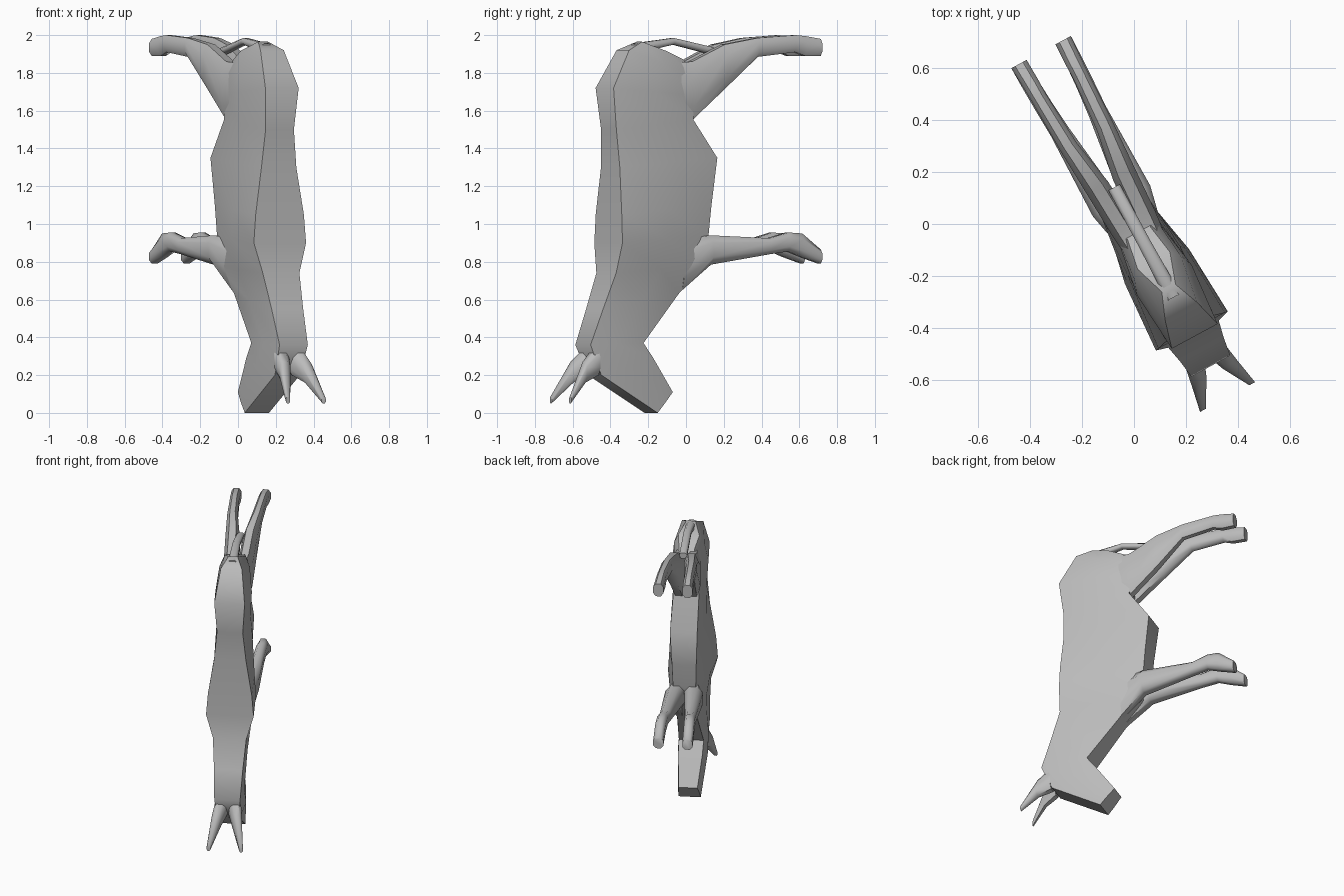
import bpy
import bmesh
from math import radians
from mathutils import Vector

TURN = radians(28.4)   # the animal is turned about the vertical axis

old = bpy.data.objects.get("Cube")
if old:
    bpy.data.objects.remove(old, do_unlink=True)

hide_grey = bpy.data.materials.new("plain_grey")
hide_grey.use_nodes = True
colour = (0.5, 0.5, 0.5, 1)
hide_grey.diffuse_color = colour
hide_grey.node_tree.nodes["Principled BSDF"].inputs["Base Color"].default_value = colour


def loft(name, rings, mirrored=False, sharp_angle=55):
    """Skin a list of equal rings, close both ends and place the part."""
    bm = bmesh.new()
    loops = [[bm.verts.new(point) for point in ring] for ring in rings]
    for first, second in zip(loops, loops[1:]):
        for i in range(len(first)):
            j = (i + 1) % len(first)
            bm.faces.new((first[i], first[j], second[j], second[i]))
    bm.faces.new(loops[0])
    bm.faces.new(loops[-1])
    bmesh.ops.recalc_face_normals(bm, faces=bm.faces[:])
    mesh = bpy.data.meshes.new(name)
    bm.to_mesh(mesh)
    bm.free()
    mesh.materials.append(hide_grey)
    part = bpy.data.objects.new(name, mesh)
    bpy.context.collection.objects.link(part)
    part.rotation_euler.z = TURN
    if mirrored:
        part.modifiers.new("other_side", "MIRROR").use_axis[0] = True
    bpy.ops.object.select_all(action="DESELECT")
    part.select_set(True)
    bpy.context.view_layer.objects.active = part
    bpy.ops.object.shade_smooth_by_angle(angle=radians(sharp_angle))
    return part


def body_ring(back, belly, widths):
    """Six-sided section between a point on the back and one on the belly."""
    back = Vector((0, *back))
    belly = Vector((0, *belly))
    centres = (back, back.lerp(belly, 0.5), belly)
    half = [(centre, width) for centre, width in zip(centres, widths)]
    right = [c + Vector((w, 0, 0)) for c, w in half]
    left = [c - Vector((w, 0, 0)) for c, w in reversed(half)]
    return right + left


def limb_ring(along, low, high, inner, outer):
    """Box section with cut corners, standing across the limb."""
    middle = Vector(((inner + outer) / 2, along, (low + high) / 2))
    dx, dz = (outer - inner) / 2, (high - low) / 2
    corner = 0.5
    outline = ((1, -corner), (1, corner), (corner, 1), (-corner, 1),
               (-1, corner), (-1, -corner), (-corner, -1), (corner, -1))
    return [middle + Vector((a * dx, 0, b * dz)) for a, b in outline]


# Trunk, neck and head: back point, belly point, half widths
trunk = [
    ((-0.28, 1.965), (-0.04, 1.87), (0.03, 0.07, 0.05)),    # tail root
    ((-0.38, 1.92), (0, 1.78), (0.07, 0.1, 0.08)),
    ((-0.49, 1.72), (0, 1.68), (0.1, 0.12, 0.08)),          # rump
    ((-0.465, 1.5), (0, 1.55), (0.085, 0.11, 0.085)),       # flank
    ((-0.455, 1.3), (0.14, 1.35), (0.105, 0.115, 0.09)),    # belly
    ((-0.465, 1.05), (0.11, 1.1), (0.145, 0.13, 0.08)),
    ((-0.467, 0.9), (0.095, 0.94), (0.157, 0.14, 0.075)),   # withers
    ((-0.48, 0.74), (0.06, 0.78), (0.11, 0.115, 0.09)),
    ((-0.55, 0.55), (-0.08, 0.63), (0.095, 0.1, 0.066)),    # neck
    ((-0.62, 0.36), (-0.3, 0.37), (0.085, 0.095, 0.082)),   # throat
    ((-0.55, 0.2), (-0.24, 0.29), (0.075, 0.1, 0.08)),      # brow
    ((-0.21, 0), (-0.113, 0.11), (0.073, 0.07, 0.062)),     # muzzle
]
loft("body_and_head", [body_ring(*row) for row in trunk])

# Legs: distance along, lower edge, upper edge, inner side, outer side
front_leg = [
    (-0.06, 0.65, 0.92, 0.01, 0.09),
    (0.1, 0.785, 0.94, 0, 0.125),
    (0.45, 0.84, 0.925, 0.045, 0.12),
    (0.56, 0.855, 0.955, 0.055, 0.125),
    (0.64, 0.825, 0.95, 0.06, 0.128),
    (0.75, 0.79, 0.865, 0.063, 0.13),
]
hind_leg = [
    (-0.15, 1.6, 1.85, 0, 0.08),
    (0, 1.55, 1.86, 0, 0.095),
    (0.19, 1.715, 1.95, 0.01, 0.105),
    (0.38, 1.885, 1.985, 0.045, 0.115),
    (0.6, 1.91, 2, 0.06, 0.122),
    (0.66, 1.89, 1.995, 0.06, 0.125),
    (0.75, 1.89, 1.98, 0.063, 0.13),
]
for name, rows in (("front_legs", front_leg), ("hind_legs", hind_leg)):
    loft(name, [limb_ring(*row) for row in rows], mirrored=True)

# Tail
tail = [
    (-0.32, 1.9, 1.955, -0.03, 0.03),
    (-0.08, 1.95, 1.985, -0.025, 0.025),
    (0.16, 1.895, 1.935, -0.025, 0.025),
]
loft("tail", [limb_ring(*row) for row in tail])

# Horns, tapering down and outwards from the brow
horn = [
    (-0.56, 0.2, 0.36, 0, 0.085),
    (-0.65, 0.16, 0.27, 0.035, 0.1),
    (-0.755, 0.05, 0.085, 0.095, 0.12),
]
loft("horns", [limb_ring(*row) for row in horn], mirrored=True)
